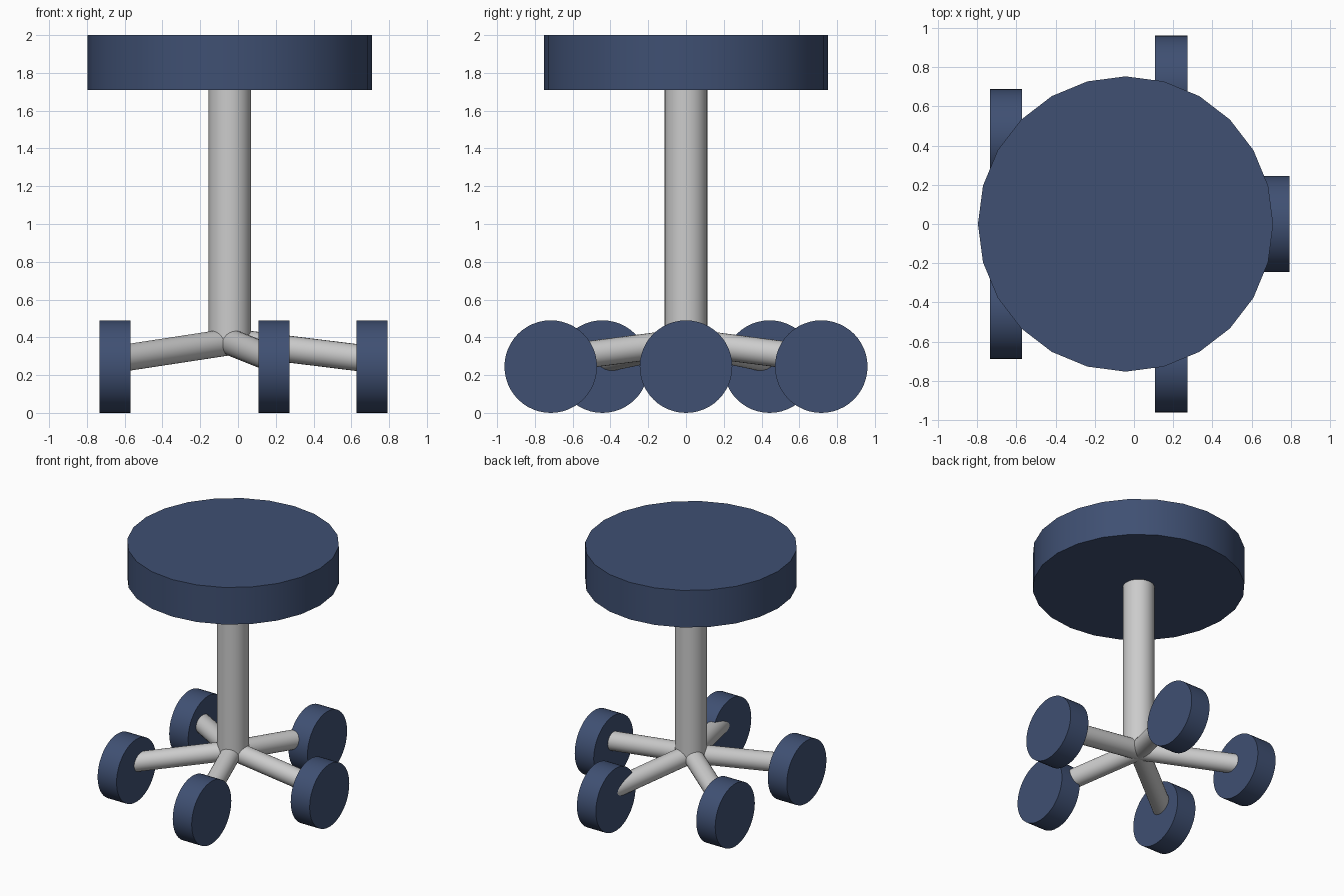
import bpy
import math
from mathutils import Vector

if "Cube" in bpy.data.objects:
    bpy.data.objects.remove(bpy.data.objects["Cube"])

CX = -0.043      # axis of the stool
REACH = 0.753    # distance from axis to wheel centres

blue = bpy.data.materials.new("dark_blue")
blue.diffuse_color = (0.05, 0.08, 0.17, 1)
blue.use_nodes = True
blue.node_tree.nodes["Principled BSDF"].inputs["Base Color"].default_value = blue.diffuse_color


def cylinder(name, a, b, radius, sides, mat=None):
    """Capped cylinder running from point a to point b."""
    a, b = Vector(a), Vector(b)
    d = b - a
    bpy.ops.mesh.primitive_cylinder_add(
        vertices=sides, radius=radius, depth=d.length, location=(a + b) / 2,
        rotation=d.to_track_quat('Z', 'Y').to_euler())
    ob = bpy.context.object
    ob.name = name
    bpy.ops.object.shade_smooth_by_angle(angle=math.radians(40))
    if mat:
        ob.data.materials.append(mat)
    return ob


# Seat and central post
cylinder("seat", (CX, 0, 1.71), (CX, 0, 2.0), 0.753, 24, blue)
cylinder("post", (CX, 0, 0.375), (CX, 0, 1.72), 0.113, 32)

# Five sloping legs, each ending inside a wheel; all wheels face along x
for i in range(5):
    ang = math.radians(72 * i)
    x, y = CX + REACH * math.cos(ang), REACH * math.sin(ang)
    cylinder(f"leg_{i + 1}", (CX, 0, 0.376), (x, y, 0.283), 0.071, 24)
    cylinder(f"wheel_{i + 1}", (x - 0.082, y, 0.245), (x + 0.082, y, 0.245),
             0.245, 48, blue)
